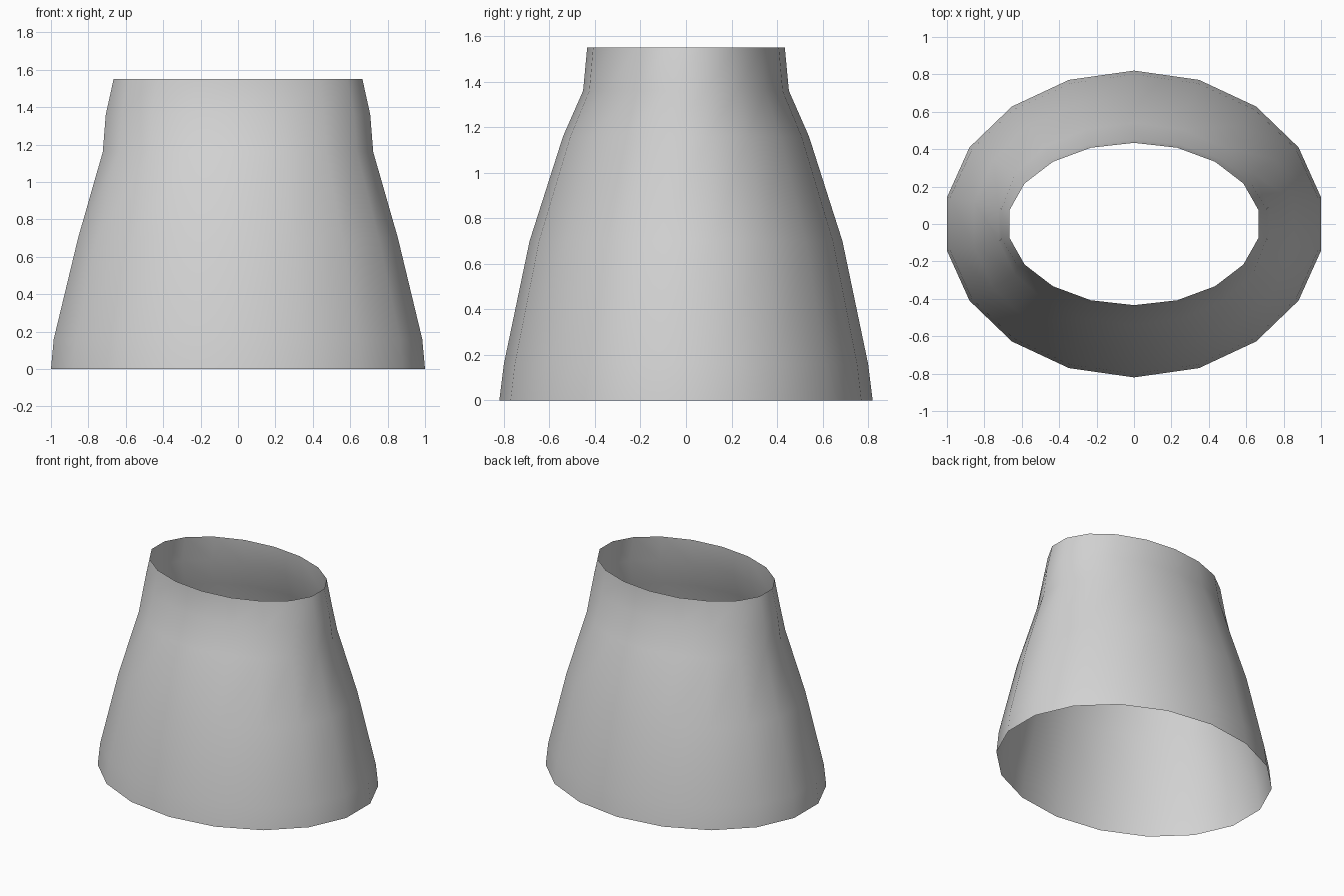
import bpy
import bmesh
from math import sin, cos, pi

cube = bpy.data.objects.get("Cube")
if cube:
    bpy.data.objects.remove(cube, do_unlink=True)

SIDES = 18
WIDEST = sin(pi * 4 / 9)  # flat sides face left and right

# Profile: height, half width, half depth
PROFILE = [
    (0.0, 1.0, 0.82),
    (0.16, 0.985, 0.80),
    (0.70, 0.855, 0.687),
    (1.16, 0.723, 0.54),
    (1.36, 0.707, 0.452),
    (1.55, 0.665, 0.434),
]

# Plain grey
grey = bpy.data.materials.new("light_grey")
grey.use_nodes = True
colour = (0.65, 0.65, 0.65, 1.0)
grey.diffuse_color = colour
grey.node_tree.nodes["Principled BSDF"].inputs["Base Color"].default_value = colour


def add_ring(bm, z, half_width, half_depth):
    ring = []
    for i in range(SIDES):
        a = 2 * pi * i / SIDES
        ring.append(bm.verts.new((-half_width / WIDEST * sin(a), half_depth * cos(a), z)))
    return ring


# Open oval sleeve, a single thin wall
bm = bmesh.new()
rings = [add_ring(bm, *level) for level in PROFILE]
for low, high in zip(rings, rings[1:]):
    for i in range(SIDES):
        j = (i + 1) % SIDES
        face = bm.faces.new((low[i], low[j], high[j], high[i]))
        face.smooth = True

mesh = bpy.data.meshes.new("tapered_sleeve")
bm.to_mesh(mesh)
bm.free()
mesh.materials.append(grey)
sleeve = bpy.data.objects.new("tapered_sleeve", mesh)
bpy.context.collection.objects.link(sleeve)
